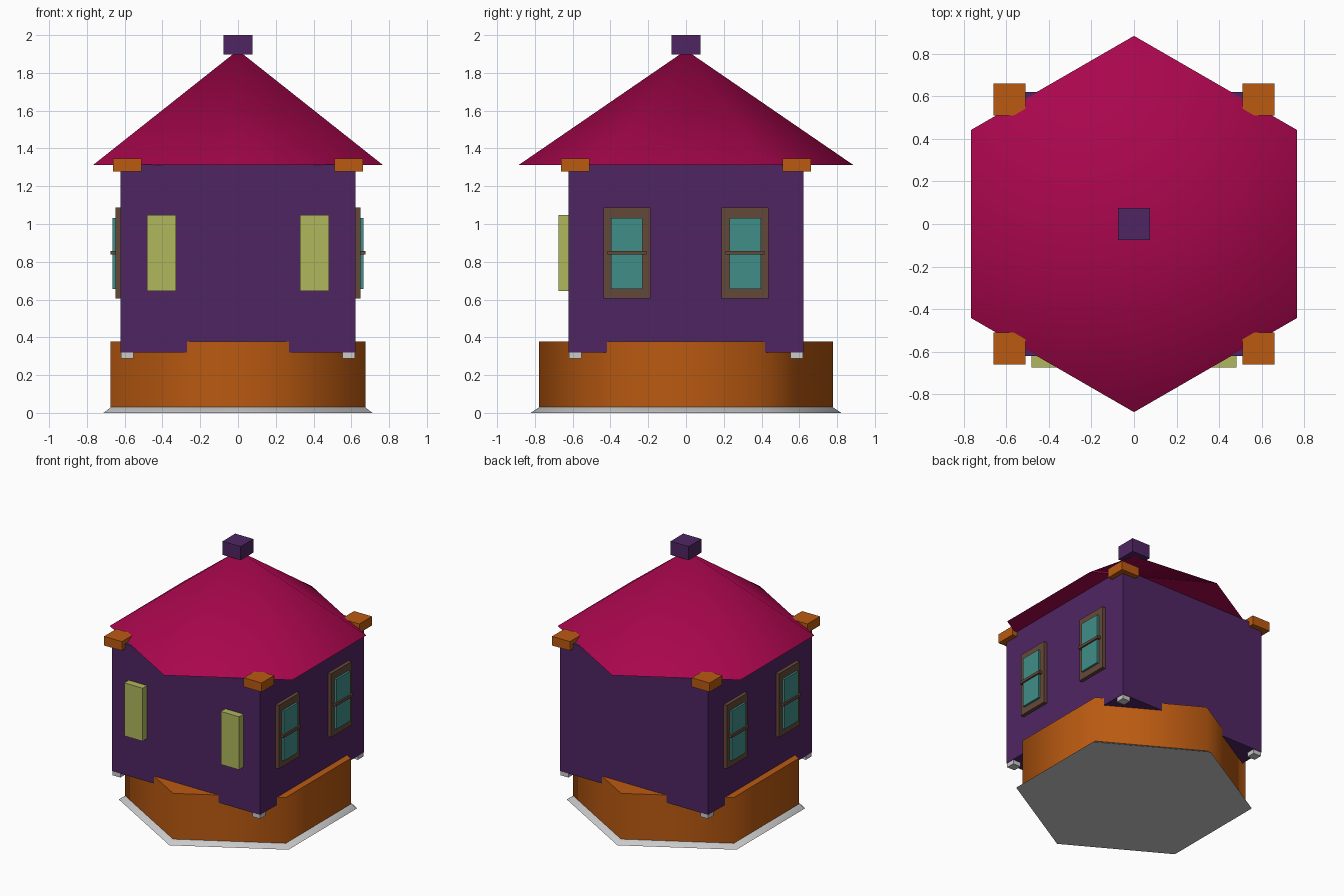
import bpy
import math

if "Cube" in bpy.data.objects:
    bpy.data.objects.remove(bpy.data.objects["Cube"])


def material(name, r, g, b):
    m = bpy.data.materials.new(name)
    m.diffuse_color = [(c / 255) ** 2.2 for c in (r, g, b)] + [1]
    m.use_nodes = True
    m.node_tree.nodes["Principled BSDF"].inputs["Base Color"].default_value = m.diffuse_color
    return m


PURPLE = material("purple", 80, 42, 98)
CRIMSON = material("crimson", 168, 15, 78)
ORANGE = material("orange", 184, 90, 24)
LIME = material("lime", 174, 182, 92)
TEAL = material("teal", 66, 140, 134)
BROWN = material("brown", 100, 74, 60)


def paint(obj, name, mat):
    obj.name = name
    if mat:
        obj.data.materials.append(mat)


def box(name, x, y, z, mat=None):
    """Box given as (low, high) ranges on each axis."""
    ranges = (x, y, z)
    bpy.ops.mesh.primitive_cube_add(size=1, location=[(a + b) / 2 for a, b in ranges])
    obj = bpy.context.object
    obj.scale = [abs(b - a) for a, b in ranges]
    bpy.ops.object.transform_apply(location=False, rotation=False, scale=True)
    paint(obj, name, mat)


def hexagon(name, r_low, r_high, z_low, z_high, mat=None):
    """Six-sided drum or cone with corners on the y axis."""
    bpy.ops.mesh.primitive_cone_add(vertices=6, radius1=r_low, radius2=r_high,
                                    depth=z_high - z_low,
                                    location=(0, 0, (z_low + z_high) / 2))
    obj = bpy.context.object
    bpy.ops.object.shade_smooth_by_angle(angle=math.radians(65))
    paint(obj, name, mat)


def span(center, size):
    return (center - size / 2, center + size / 2)


# Plinth, foundation and walls
hexagon("plinth", 0.822, 0.778, 0, 0.03)
hexagon("foundation", 0.778, 0.778, 0.003, 0.377, ORANGE)
box("walls", (-0.622, 0.622), (-0.622, 0.622), (0.32, 1.315), PURPLE)

# Roof and cap
hexagon("roof", 0.885, 0, 1.313, 1.92, CRIMSON)
box("roof_cap", (-0.076, 0.076), (-0.076, 0.076), (1.897, 2.0), PURPLE)

# Corner blocks and feet
for sx in (-1, 1):
    for sy in (-1, 1):
        box("corner_block", span(sx * 0.586, 0.15), span(sy * 0.586, 0.15), (1.277, 1.346), ORANGE)
        box("corner_foot", span(sx * 0.586, 0.065), span(sy * 0.586, 0.065), (0.288, 0.33))

# Front shutters
for sx in (-1, 1):
    box("shutter", span(sx * 0.405, 0.153), (-0.675, -0.61), (0.645, 1.047), LIME)

# Side windows
for sx in (-1, 1):
    for sy in (-1, 1):
        y = sy * 0.313
        box("window_frame", (sx * 0.61, sx * 0.649), span(y, 0.248), (0.605, 1.087), BROWN)
        box("window_glass", (sx * 0.62, sx * 0.664), span(y, 0.168), (0.655, 1.033), TEAL)
        box("window_bar", (sx * 0.62, sx * 0.675), span(y, 0.206), (0.838, 0.858), BROWN)
